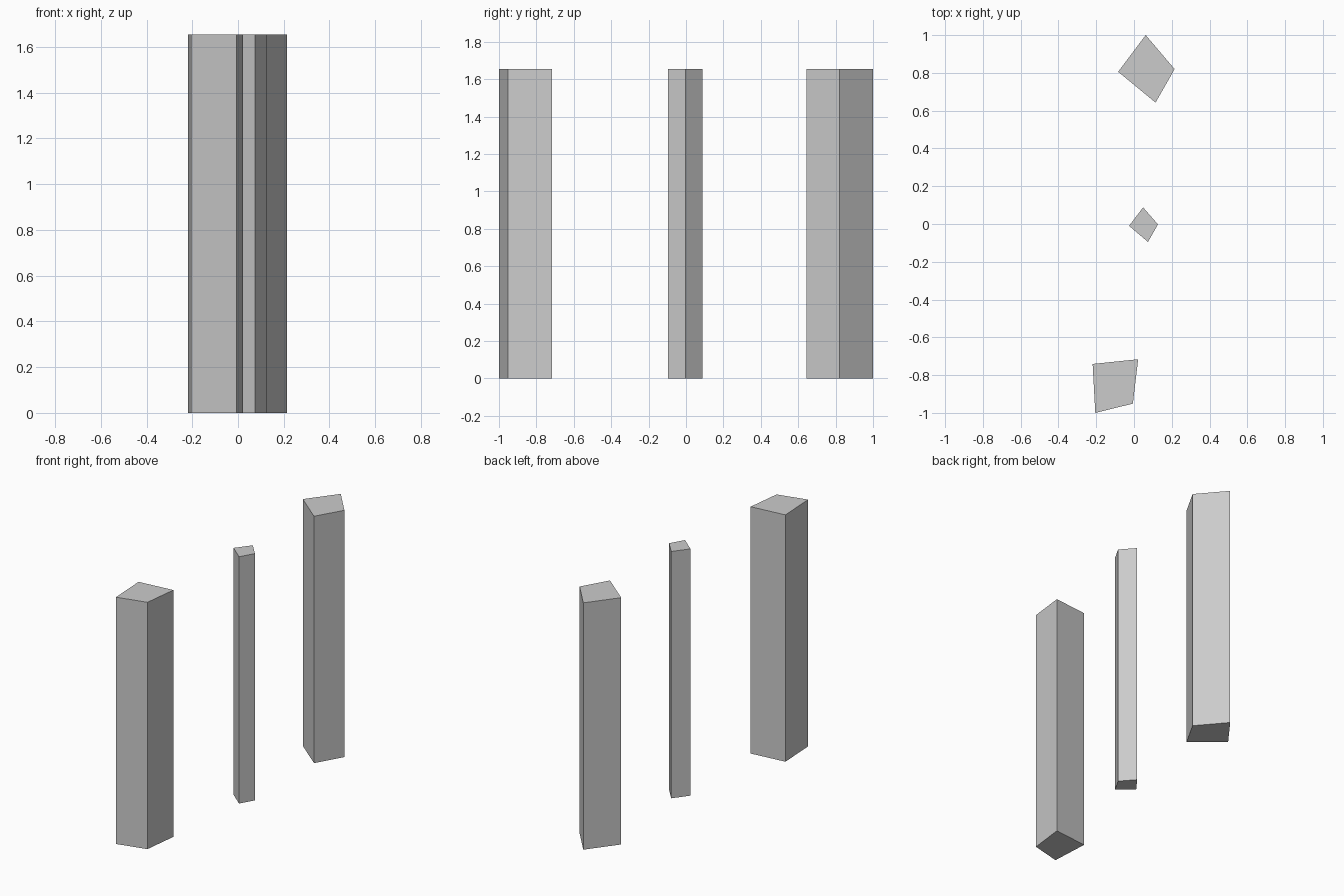
import bpy, bmesh
from mathutils import Vector

if "Cube" in bpy.data.objects:
    bpy.data.objects.remove(bpy.data.objects["Cube"])

HEIGHT = 1.655


def pillar(name, outline):
    """Extrude a four-sided footprint straight up into a closed pillar."""
    bm = bmesh.new()
    base = bm.faces.new([bm.verts.new((x, y, 0)) for x, y in outline])
    top = bmesh.ops.extrude_face_region(bm, geom=[base], use_keep_orig=True)
    verts = [g for g in top["geom"] if isinstance(g, bmesh.types.BMVert)]
    bmesh.ops.translate(bm, verts=verts, vec=Vector((0, 0, HEIGHT)))
    bmesh.ops.recalc_face_normals(bm, faces=bm.faces)
    mesh = bpy.data.meshes.new(name)
    bm.to_mesh(mesh)
    bm.free()
    obj = bpy.data.objects.new(name, mesh)
    bpy.context.collection.objects.link(obj)
    return obj


# Three irregular pillars, footprints listed anticlockwise
pillar("back_pillar", [(0.062, 1.0), (-0.084, 0.806), (0.114, 0.643), (0.215, 0.82)])
pillar("middle_pillar", [(0.048, 0.088), (-0.026, -0.01), (0.074, -0.095), (0.127, -0.002)])
pillar("front_pillar", [(0.022, -0.716), (-0.219, -0.741), (-0.205, -1.0), (-0.006, -0.951)])
